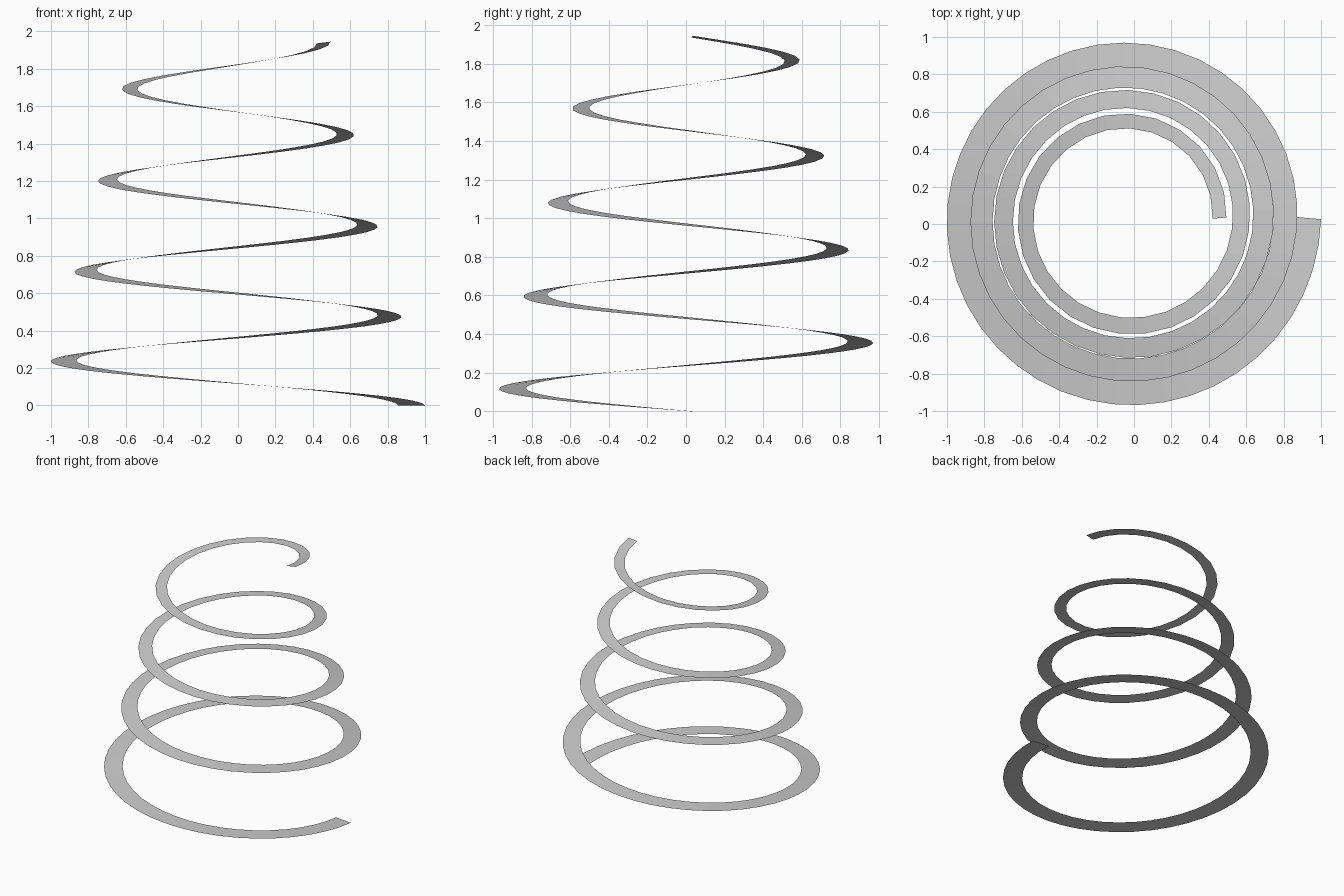
import bpy, bmesh
from math import cos, sin, sqrt, tau
from mathutils import Vector

default = bpy.data.objects.get("Cube")
if default:
    bpy.data.objects.remove(default, do_unlink=True)

TURNS, STEPS = 4, 140
HEIGHT = 1.94
START_R, END_R = 1.032, 0.526        # outer radius, bottom and top
INNER = 0.86                         # inner edge as a share of the outer radius
CENTRE = Vector((-0.032, 0.032, 0))

# Plain grey metal
grey = bpy.data.materials.new("mid grey")
grey.use_nodes = True
colour = (0.6, 0.6, 0.6, 1)
grey.diffuse_color = colour
grey.node_tree.nodes["Principled BSDF"].inputs["Base Color"].default_value = colour

# Centre line of the tapering coil, winding clockwise as it climbs in equal steps of length
path, widths, drops = [], [], []
for i in range(STEPS + 1):
    outer = sqrt(START_R**2 + (END_R**2 - START_R**2) * i / STEPS)
    t = (START_R - outer) / (START_R - END_R)
    mid = outer * (1 + INNER) / 2
    a = -tau * TURNS * t
    z = HEIGHT * t - 0.025 * t * (1 - t)
    path.append(CENTRE + Vector((mid * cos(a), mid * sin(a), z)))
    widths.append(outer * (1 - INNER) / 2)
    drops.append(0.03 * t * (0.85 - t))

# Ribbon swept along the line, its outer edge leaning down slightly in the middle turns
bm = bmesh.new()
previous = None
for i, p in enumerate(path):
    along = path[min(i + 1, STEPS)] - path[max(i - 1, 0)]
    side = Vector((-along.y, along.x, 0)).normalized() * widths[i]
    side.z = -drops[i]
    pair = [bm.verts.new(p + side), bm.verts.new(p - side)]
    if previous:
        bm.faces.new((previous[0], previous[1], pair[1], pair[0]))
    previous = pair

# Upper side faces out
bm.normal_update()
bm.faces.ensure_lookup_table()
if bm.faces[0].normal.z < 0:
    bmesh.ops.reverse_faces(bm, faces=bm.faces)

mesh = bpy.data.meshes.new("spiral_ribbon")
bm.to_mesh(mesh)
bm.free()
mesh.materials.append(grey)
ribbon = bpy.data.objects.new("spiral_ribbon", mesh)
bpy.context.collection.objects.link(ribbon)
